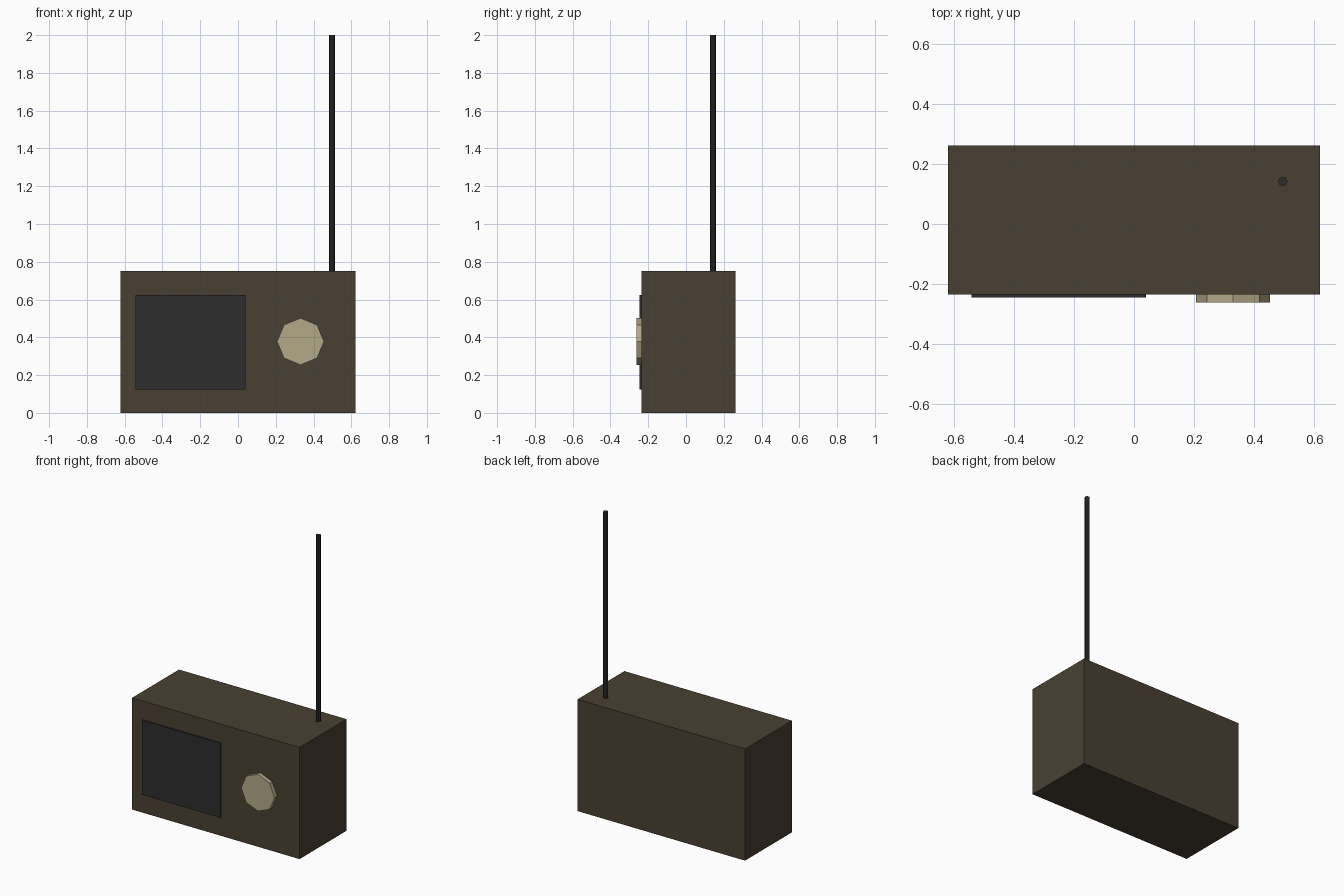
import bpy
from math import pi

cube = bpy.data.objects.get("Cube")
if cube:
    bpy.data.objects.remove(cube, do_unlink=True)


def material(name, rgb):
    mat = bpy.data.materials.new(name)
    mat.use_nodes = True
    color = (*rgb, 1)
    mat.diffuse_color = color
    mat.node_tree.nodes["Principled BSDF"].inputs["Base Color"].default_value = color
    return mat


def finish(name, mat):
    obj = bpy.context.object
    obj.name = name
    bpy.ops.object.transform_apply(location=False, rotation=True, scale=True)
    obj.data.materials.append(mat)
    return obj


def box(name, low, high, mat):
    """Box spanning two opposite corners."""
    center = [(a + b) / 2 for a, b in zip(low, high)]
    bpy.ops.mesh.primitive_cube_add(size=1, location=center)
    bpy.context.object.scale = [b - a for a, b in zip(low, high)]
    return finish(name, mat)


def rod(name, center, radius, depth, sides, mat, tilt=0):
    """Flat-sided cylinder, optionally tilted about x."""
    bpy.ops.mesh.primitive_cylinder_add(vertices=sides, radius=radius, depth=depth,
                                        location=center, rotation=(tilt, 0, 0))
    return finish(name, mat)


brown = material("dark brown", (0.067, 0.051, 0.032))
charcoal = material("charcoal", (0.026, 0.026, 0.026))
cream = material("cream", (0.456, 0.392, 0.242))

FRONT = -0.235  # front face of the case

# Case
box("case", (-0.622, FRONT, 0), (0.622, 0.262, 0.75), brown)

# Speaker panel, slightly proud of the case
box("speaker_panel", (-0.543, FRONT - 0.01, 0.125), (0.04, FRONT + 0.01, 0.625), charcoal)

# Octagonal tuning knob
rod("tuning_knob", (0.331, FRONT - 0.006, 0.378), 0.124, 0.042, 8, cream, pi / 2)

# Antenna rising from the top
rod("antenna", (0.497, 0.142, 1.37), 0.0155, 1.26, 8, charcoal)
